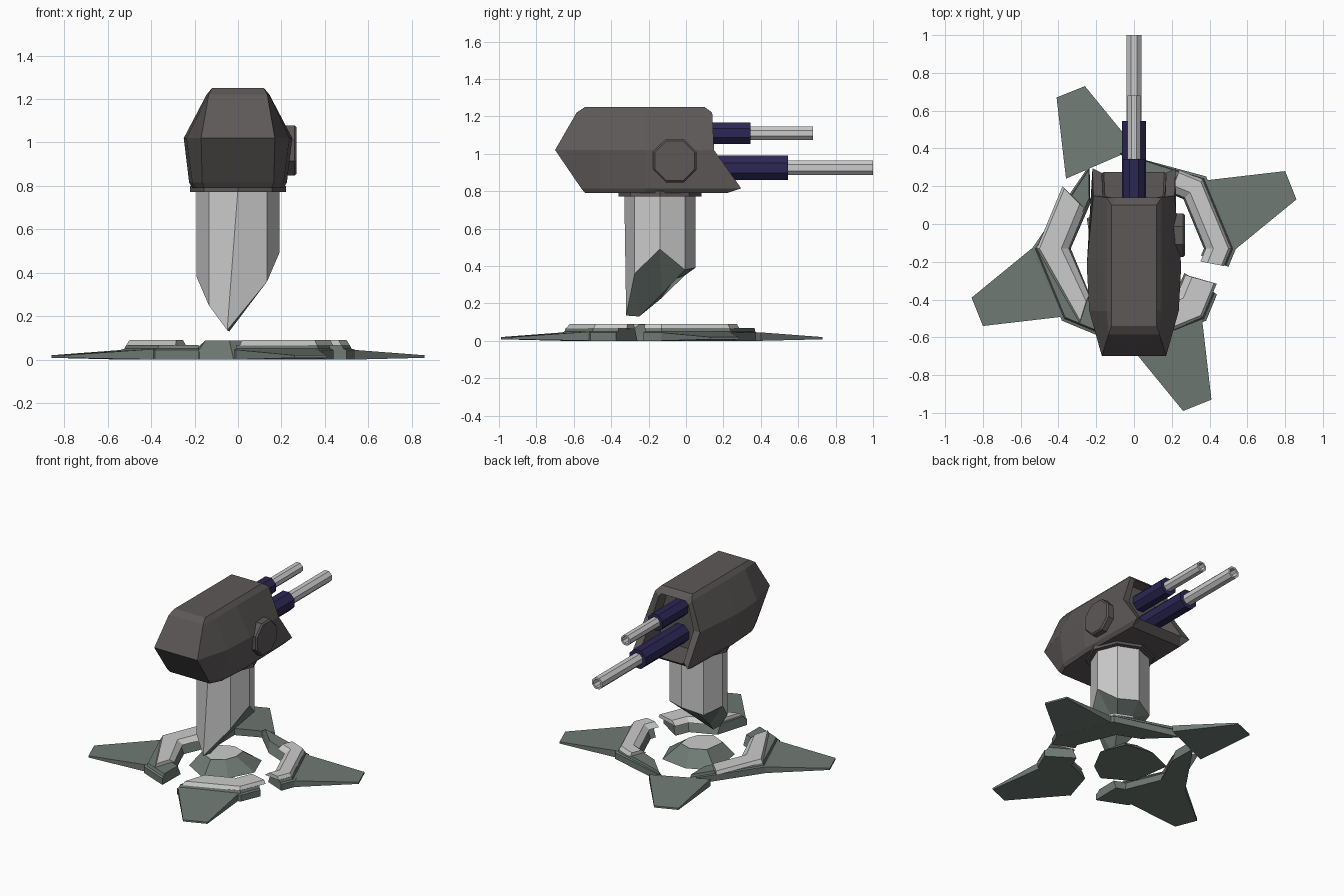
import bpy, bmesh
from math import cos, sin, radians, ceil

if "Cube" in bpy.data.objects:
    bpy.data.objects.remove(bpy.data.objects["Cube"])

CY = -0.13  # y of the base centre


def material(name, rgb):
    m = bpy.data.materials.new(name)
    m.diffuse_color = (*rgb, 1)
    m.use_nodes = True
    m.node_tree.nodes["Principled BSDF"].inputs["Base Color"].default_value = m.diffuse_color
    return m


DARK = material("dark_armour", (0.11, 0.098, 0.098))
GREEN = material("green_metal", (0.16, 0.195, 0.175))
NAVY = material("navy", (0.025, 0.02, 0.09))
GREY = material("grey_metal", (0.6, 0.6, 0.6))


def make(name, verts, faces, *mats, slots=None):
    bm = bmesh.new()
    vs = [bm.verts.new(v) for v in verts]
    for i, f in enumerate(faces):
        face = bm.faces.new([vs[k] for k in f])
        face.material_index = slots[i] if slots else 0
    bmesh.ops.recalc_face_normals(bm, faces=bm.faces)
    me = bpy.data.meshes.new(name)
    bm.to_mesh(me)
    bm.free()
    for m in mats:
        me.materials.append(m)
    ob = bpy.data.objects.new(name, me)
    bpy.context.collection.objects.link(ob)
    return ob


def strips(count, n):
    return [(r * n + i, r * n + (i + 1) % n, (r + 1) * n + (i + 1) % n, (r + 1) * n + i)
            for r in range(count - 1) for i in range(n)]


def loft(name, rings, mat):
    n, k = len(rings[0]), len(rings)
    faces = strips(k, n) + [tuple(range(n)), tuple(range((k - 1) * n, k * n))]
    return make(name, [v for r in rings for v in r], faces, mat)


def lathe(name, profile, place, mat, turn=22.5):
    """Eight-sided body; place(u, v, h) maps ring coordinates into space."""
    rings = [[place(r * cos(radians(turn + 45 * i)), r * sin(radians(turn + 45 * i)), h)
              for i in range(8)] for r, h in profile]
    return loft(name, rings, mat)


# Turret head: mirrored cross-sections running from nose to gun opening
Z = [0.79, 0.815, 1.02, 1.22, 1.25]


def section(xs, ys, zs=Z):
    half = list(zip(xs, ys, zs))
    return half + [(-x, y, z) for x, y, z in reversed(half)]


full = [0.21, 0.225, 0.25, 0.145, 0.12]
sections = [
    section([0.155, 0.165, 0.17, 0.135, 0.12], [-0.54, -0.56, -0.70, -0.585, -0.54]),
    section([0.195, 0.21, 0.237, 0.145, 0.12], [-0.46] * 5),
    section(full, [-0.22] * 5),
    section([0.20, 0.22, 0.215, 0.145, 0.12], [0.22, 0.295, 0.15, 0.14, 0.10]),
    section([0.16, 0.17, 0.165, 0.115, 0.095], [0.275, 0.27, 0.15, 0.14, 0.14],
            [0.83, 0.84, 1.02, 1.19, 1.21]),
    section([0.15, 0.16, 0.155, 0.105, 0.09], [0.06] * 5, [0.83, 0.84, 1.02, 1.19, 1.21]),
]
faces = strips(6, 10)
for base in (0, 50):
    faces += [(base + i, base + i + 1, base + 8 - i, base + 9 - i) for i in range(4)]
make("turret_head", [v for s in sections for v in s], faces, DARK)

# Side hatch, on one side only
lathe("side_hatch", [(0.125, 0.18), (0.125, 0.26), (0.115, 0.27)],
      lambda u, v, h: (h, -0.06 + u, 0.963 + v), DARK)

# Twin guns: sleeve plus hollow barrel
for name, z, rs, y1, rb, y2 in (("upper", 1.11, 0.063, 0.345, 0.038, 0.68),
                                ("lower", 0.925, 0.07, 0.545, 0.043, 1.0)):
    along_y = lambda u, v, h, z=z: (u, h, z + v)
    lathe(name + "_gun_sleeve", [(rs, 0.05), (rs, y1)], along_y, NAVY)
    lathe(name + "_gun_barrel", [(rb, y1 - 0.1), (rb, y2), (rb * 0.68, y2), (rb * 0.68, y2 - 0.12)],
          along_y, GREY)

# Neck collar
lathe("neck_collar", [(0.222, 0.772), (0.222, 0.80)], lambda u, v, h: (u, CY - 0.01 + v, h), DARK, 0)

# Neck column with a ragged, broken lower end
broken = [0.49, 0.38, 0.39, 0.35, 0.38, 0.25, 0.17, 0.36]
top, low = [], []
for i, z in enumerate(broken):
    x, y = 0.19 * cos(radians(45 * i)), CY - 0.01 + 0.19 * sin(radians(45 * i))
    top.append((x, y, 0.79))
    low.append((x, y, z))
low[6] = (-0.05, -0.32, 0.135)
core = [(0.03, -0.13, 0.25), (-0.03, -0.06, 0.33), (-0.09, -0.14, 0.22), (-0.04, -0.25, 0.13)]
fan = [(8, 9, 16), (9, 10, 17, 16), (10, 11, 17), (11, 12, 18, 17), (12, 13, 18),
       (13, 14, 19, 18), (14, 15, 19), (15, 8, 16, 19), (16, 17, 18, 19)]
make("neck_column", top + low + core, strips(2, 8) + [tuple(range(8))] + fan,
     GREY, GREEN, slots=[0] * 9 + [1] * 9)


# Broken octagonal base ring: sweep a profile between two ragged ends
def arc(name, profile, start, end, mat):
    """start and end are (outer angle, inner angle) of the break."""
    r0, r1 = max(p[0] for p in profile), min(p[0] for p in profile)
    lo, hi = max(start), min(end)
    corners = [45 * k for k in range(-2, 9) if lo + 1 < 45 * k < hi - 1]
    rings = []
    for a in [start] + corners + [end]:
        ring = []
        for r, z in profile:
            t = (r0 - r) / (r0 - r1)
            ang = a[0] + (a[1] - a[0]) * t if isinstance(a, tuple) else a
            rr = r * cos(radians(22.5)) / cos(radians(ang % 45 - 22.5))
            ring.append((rr * cos(radians(ang)), CY + rr * sin(radians(ang)), z))
        rings.append(ring)
    return loft(name, rings, mat)


pieces = (("left", (118, 134), (249, 236), (139, 141), (234, 226), 0.385),
          ("right", (-11, -6), (99, 72), (-11, -11), (60, 57), 0.42),
          ("front", (268, 280), (331, 334), (271, 284), (337, 333), 0.37))
for name, b0, b1, c0, c1, inner in pieces:
    arc(name + "_ring_base", [(0.54, 0), (0.54, 0.045), (0.523, 0.05), (0.515, 0.068),
                              (inner - 0.02, 0.068), (inner - 0.05, 0.0)], b0, b1, GREEN)
    arc(name + "_ring_cap", [(0.515, 0.066), (0.50, 0.09), (inner, 0.09), (inner - 0.04, 0.062)],
        c0, c1, GREY)

# Four swept fins, a quarter turn apart
outline = [(0.37, 0.36), (0.80, 0.41), (0.86, 0.26), (0.53, -0.01)]
bottoms, tops = [0.0, 0.008, 0.008, 0.0], [0.05, 0.02, 0.02, 0.045]
for k in range(4):
    c, s = round(cos(radians(90 * k))), round(sin(radians(90 * k)))
    loft("fin_%d" % (k + 1), [[(x * c - y * s, CY + x * s + y * c, z)
                               for (x, y), z in zip(outline, zs)] for zs in (bottoms, tops)], GREEN)

# Broken lump left in the middle of the base
foot = [(0.20, -0.10), (0.13, 0.08), (-0.07, 0.11), (-0.25, 0.03), (-0.21, -0.25), (-0.02, -0.36), (0.11, -0.27)]
crown = [(0.07, -0.12), (0.06, -0.03), (-0.03, 0.0), (-0.13, -0.05), (-0.15, -0.2), (-0.04, -0.25), (0.04, -0.2)]
loft("centre_rubble", [[(x, y, 0.0) for x, y in foot], [(x, y, 0.088) for x, y in crown]], GREEN)
make("centre_rubble_top", [(x, y, 0.09) for x, y in crown], [tuple(range(7))], GREY)
